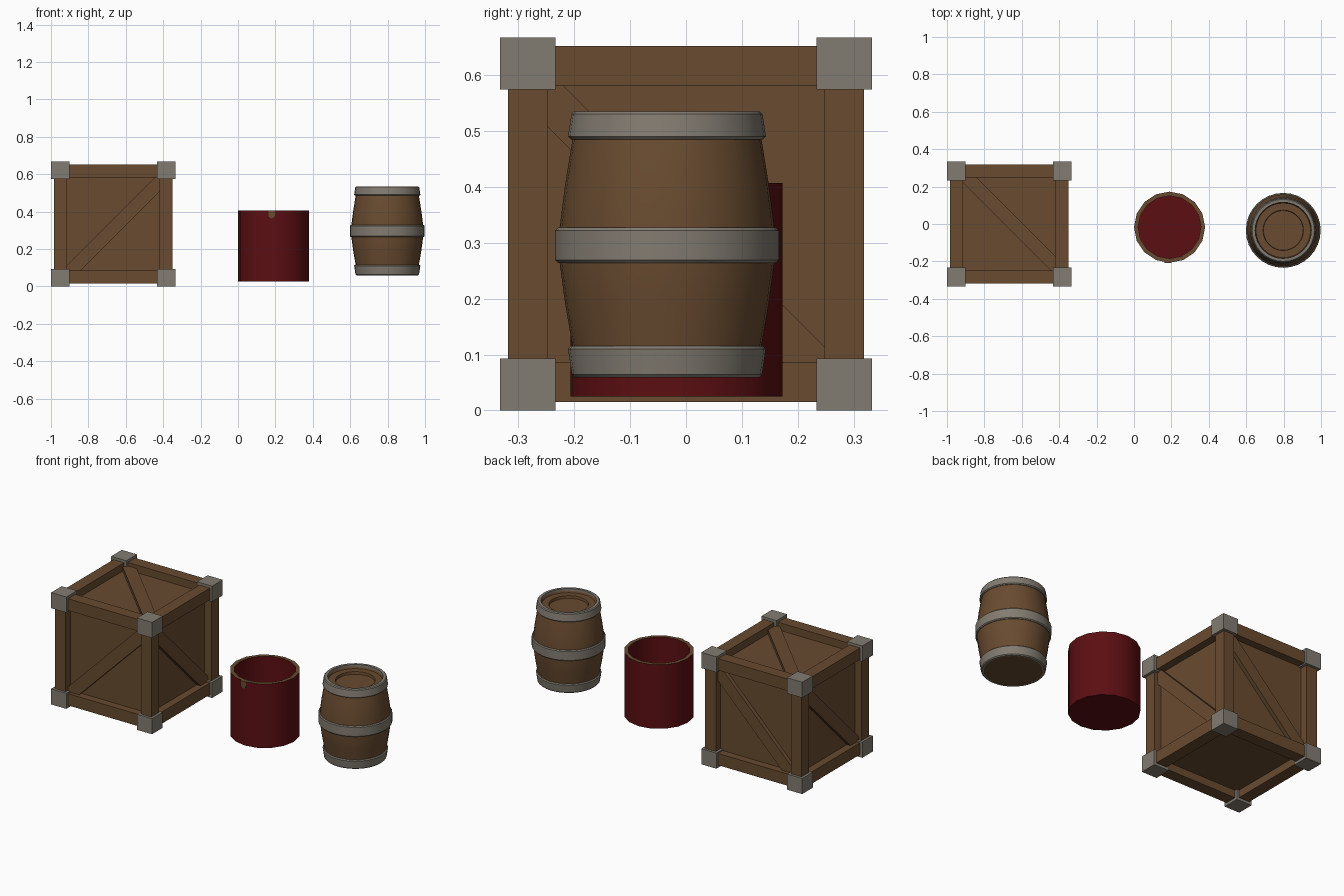
import bpy, bmesh, math
from mathutils import Vector

if "Cube" in bpy.data.objects:
    bpy.data.objects.remove(bpy.data.objects["Cube"])


def material(name, rgb):
    m = bpy.data.materials.new(name)
    m.diffuse_color = (*rgb, 1)
    m.use_nodes = True
    m.node_tree.nodes["Principled BSDF"].inputs["Base Color"].default_value = m.diffuse_color
    return m


WOOD = material("brown wood", (0.14, 0.07, 0.029))
METAL = material("grey metal", (0.225, 0.2, 0.165))
RED = material("dark red", (0.105, 0.0045, 0.006))


def finish(bm, name, mats, smooth=False):
    bmesh.ops.recalc_face_normals(bm, faces=bm.faces[:])
    me = bpy.data.meshes.new(name)
    bm.to_mesh(me)
    bm.free()
    for m in mats:
        me.materials.append(m)
    ob = bpy.data.objects.new(name, me)
    bpy.context.collection.objects.link(ob)
    if smooth:
        bpy.ops.object.select_all(action='DESELECT')
        ob.select_set(True)
        bpy.context.view_layer.objects.active = ob
        bpy.ops.object.shade_smooth_by_angle(angle=math.radians(35))
    return ob


def add_box(bm, centre, size):
    vs = bmesh.ops.create_cube(bm, size=1)["verts"]
    for v in vs:
        v.co = Vector([v.co[i] * size[i] + centre[i] for i in range(3)])


def add_prism(bm, bottom, top):
    a = [bm.verts.new(p) for p in bottom]
    b = [bm.verts.new(p) for p in top]
    bm.faces.new(a)
    bm.faces.new(b)
    n = len(a)
    for i in range(n):
        bm.faces.new((a[i], a[(i + 1) % n], b[(i + 1) % n], b[i]))


def lathe(name, profile, centre, segs, mats, closed=False, rule=None):
    """Spin (radius, height) points round z; open profiles end in flat caps."""
    bm = bmesh.new()
    rings = []
    for r, z in profile:
        rings.append([bm.verts.new((centre[0] + r * math.cos(2 * math.pi * k / segs),
                                    centre[1] + r * math.sin(2 * math.pi * k / segs), z))
                      for k in range(segs)])
    count = len(rings) if closed else len(rings) - 1
    for i in range(count):
        a, b = rings[i], rings[(i + 1) % len(rings)]
        for k in range(segs):
            j = (k + 1) % segs
            f = bm.faces.new((a[k], a[j], b[j], b[k]))
            if rule:
                f.material_index = rule(i)
    if not closed:
        bm.faces.new(rings[0])
        bm.faces.new(rings[-1])
    return finish(bm, name, mats, True)


# ---- crate ----
C = Vector((-0.667, 0, 0.3335))
OUT, INN, PANEL, PLANK = 0.318, 0.248, 0.273, 0.297
mid, thick = (OUT + INN) / 2, OUT - INN

bm = bmesh.new()
add_box(bm, C, (PANEL * 2,) * 3)
finish(bm, "crate_panels", [WOOD])

bm = bmesh.new()
for axis in range(3):
    for s in (-1, 1):
        for t in (-1, 1):
            off = [s * mid, t * mid]
            off.insert(axis, 0)
            size = [thick] * 3
            size[axis] = 2 * (OUT if axis == 2 else INN)
            add_box(bm, C + Vector(off), size)
finish(bm, "crate_frame", [WOOD])

bm = bmesh.new()
for sx in (-1, 1):
    for sy in (-1, 1):
        for sz in (-1, 1):
            add_box(bm, C + Vector((sx * 0.283, sy * 0.283, sz * 0.287)), (0.1, 0.1, 0.093))
finish(bm, "crate_corners", [METAL])

# diagonal planks, clipped to the frame opening, on the sides and top
h, lo, hi = INN, 0.028, 0.074
outline = [(-h, -h), (-h + hi, -h), (h, h - hi), (h, h), (h - lo, h), (-h, -h + lo)]
faces = {
    "front": lambda u, v, d: (u, -d, v),
    "back": lambda u, v, d: (u, d, v),
    "right": lambda u, v, d: (d, -u, v),
    "left": lambda u, v, d: (-d, u, v),
    "top": lambda u, v, d: (u, -v, d),
}
for side, place in faces.items():
    bm = bmesh.new()
    add_prism(bm, [C + Vector(place(u, v, PANEL - 0.01)) for u, v in outline],
              [C + Vector(place(u, v, PLANK)) for u, v in outline])
    finish(bm, "crate_diagonal_" + side, [WOOD])

# ---- red bucket with bare wooden rim ----
BX, BY = 0.19, -0.017
lathe("bucket", [(0.19, 0.025), (0.19, 0.407), (0.168, 0.407), (0.168, 0.05)],
      (BX, BY), 16, [RED, WOOD], rule=lambda i: 1 if i == 1 else 0)

# small wooden chip at the front of the rim
arc = [(0.18 + 0.018 * math.cos(a), 0.382 + 0.018 * math.sin(a))
       for a in [math.pi + math.pi * k / 6 for k in range(7)]]
chip = [(0.162, 0.4065)] + arc + [(0.198, 0.4065)]
bm = bmesh.new()
add_prism(bm, [(x, -0.209, z) for x, z in chip], [(x, -0.2, z) for x, z in chip])
finish(bm, "bucket_chip", [WOOD])

# ---- barrel ----
P = (0.798, -0.034)
lathe("barrel_body",
      [(0.160, 0.06), (0.169, 0.115), (0.182, 0.19), (0.192, 0.264), (0.192, 0.327),
       (0.182, 0.405), (0.169, 0.485), (0.160, 0.522), (0.150, 0.522), (0.146, 0.512),
       (0.108, 0.512), (0.106, 0.497)],
      P, 32, [WOOD])


def hoop(name, z0, z1, r0, r1, inner):
    b = 0.005
    lathe(name, [(inner, z0), (r0 - b, z0), (r0, z0 + b), (r1, z1 - b),
                 (r1 - b, z1), (inner, z1)], P, 32, [METAL], closed=True)


hoop("barrel_hoop_top", 0.485, 0.535, 0.177, 0.171, 0.150)
hoop("barrel_hoop_middle", 0.264, 0.327, 0.2, 0.2, 0.18)
hoop("barrel_hoop_bottom", 0.059, 0.115, 0.170, 0.177, 0.155)
